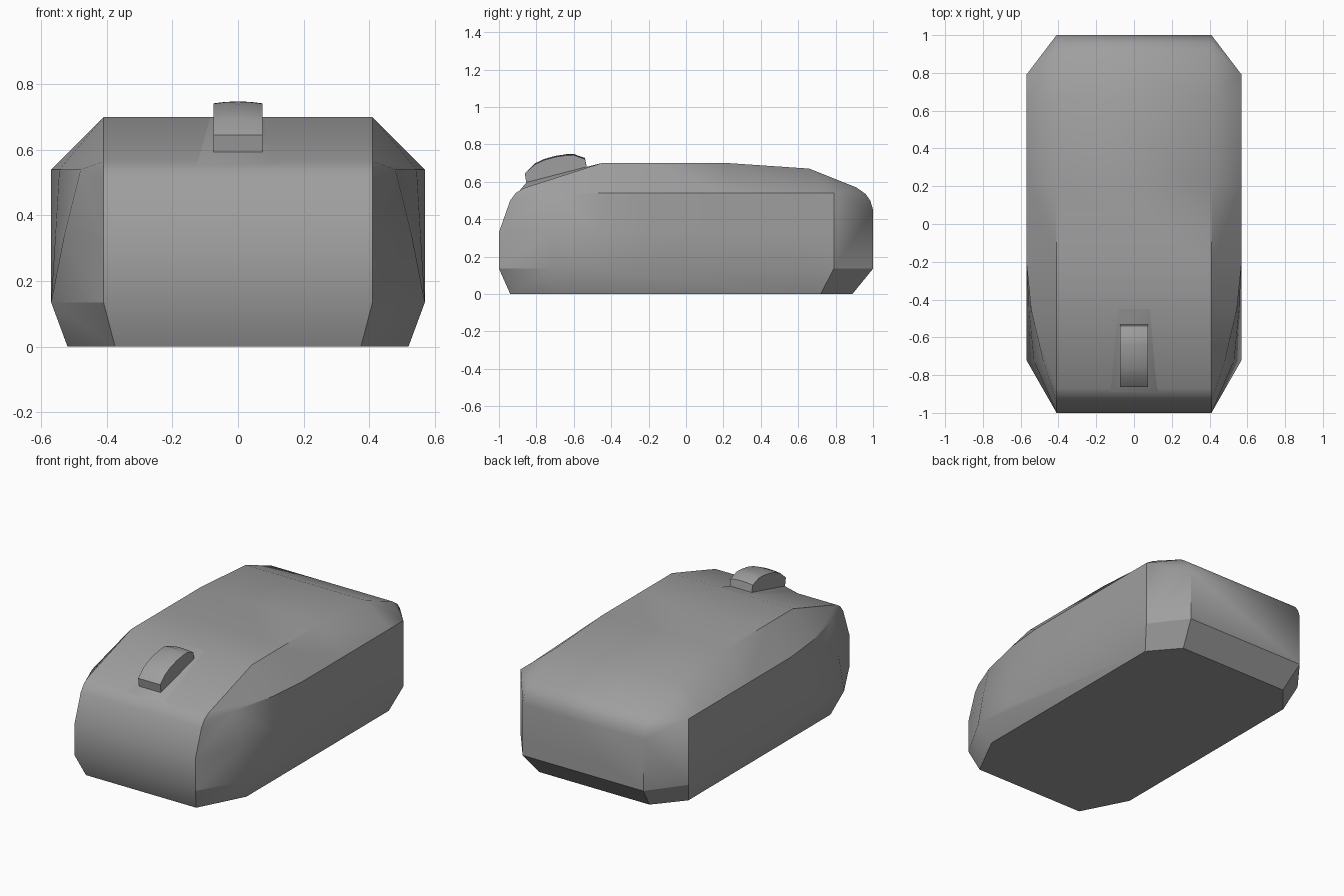
import bpy, bmesh

if "Cube" in bpy.data.objects:
    bpy.data.objects.remove(bpy.data.objects["Cube"])

# Dark grey plastic
grey = bpy.data.materials.new("dark_grey_plastic")
grey.diffuse_color = (.345, .345, .345, 1)
grey.use_nodes = True
grey.node_tree.nodes["Principled BSDF"].inputs["Base Color"].default_value = grey.diffuse_color


def finish(name, bm, angle=0.52):
    bmesh.ops.remove_doubles(bm, verts=bm.verts[:], dist=0.0005)
    bmesh.ops.recalc_face_normals(bm, faces=bm.faces[:])
    me = bpy.data.meshes.new(name)
    bm.to_mesh(me)
    bm.free()
    me.materials.append(grey)
    ob = bpy.data.objects.new(name, me)
    bpy.context.collection.objects.link(ob)
    bpy.ops.object.select_all(action='DESELECT')
    ob.select_set(True)
    bpy.context.view_layer.objects.active = ob
    bpy.ops.object.shade_smooth_by_angle(angle=angle)
    return ob


def face(bm, pts):
    """Add a face, dropping repeated corners."""
    clean = []
    for p in pts:
        if p not in clean:
            clean.append(p)
    if len(clean) > 2:
        bm.faces.new([bm.verts.new(p) for p in clean])


# Body: lengthwise centre profile (y, z), and the matching side rim (x, y, z)
inner = [(-.94, 0), (-1, .135), (-1, .33), (-.94, .5), (-.91, .54), (-.87, .565),
         (-.45, .7), (-.2, .7), (.22, .7), (.66, .67), (.91, .57), (.96, .535),
         (.985, .5), (1, .45), (1, .135), (.89, 0)]
front_top, back_top = (.48, -.73, .54), (.57, .79, .54)
outer = [(.52, -.66, 0), (.57, -.72, .135), (.53, -.725, .34), front_top, front_top,
         front_top, (.545, -.45, .54), (.57, -.2, .54), (.57, .22, .54),
         (.57, .66, .54), back_top, back_top, back_top, back_top,
         (.57, .79, .135), (.52, .72, 0)]
# side wall stations: y, upper x, middle x
wall = [(-.725, .48, .53), (-.45, .545, .557), (-.2, .57, .57),
        (.22, .57, .57), (.66, .57, .57), (.79, .57, .57)]

bm = bmesh.new()
n = len(inner)
half = [(.375 if z == 0 else .41, y, z) for y, z in inner]
for s in (1, -1):
    def flip(p):
        return (s * p[0], p[1], p[2])
    # rounded shoulders and corner chamfers
    for i in range(n - 1):
        face(bm, [flip(p) for p in (half[i], half[i + 1], outer[i + 1], outer[i])])
    # side walls, pinched toward the front
    cols = [[(up, y, .54), (mid, y, .34), (.57, y, .135)] for y, up, mid in wall]
    cols[0] = [front_top, outer[2], outer[1]]
    for a, b in zip(cols, cols[1:]):
        for r in range(2):
            face(bm, [flip(p) for p in (a[r], b[r], b[r + 1], a[r + 1])])
    # lower side bevel
    face(bm, [flip(p) for p in [outer[0]] + [c[2] for c in cols] + [outer[-1]]])
# centre strip
for a, b in zip(half, half[1:]):
    face(bm, [a, b, (-b[0], b[1], b[2]), (-a[0], a[1], a[2])])
# flat underside
under = [half[0], outer[0], outer[-1], half[-1]]
face(bm, under + [(-x, y, z) for x, y, z in reversed(under)])
body = finish("mouse_body", bm)

# Shoulder creases fade out at the rear; the side wall's top edge stays crisp
me = body.data
for e in me.edges:
    a, b = (me.vertices[v].co for v in e.vertices)
    if all(abs(abs(p.x) - .41) < .01 and p.y > .2 and p.z > .44 for p in (a, b)):
        e.use_edge_sharp = False
    if all(abs(p.x) > .47 and abs(p.z - .54) < .001 for p in (a, b)):
        e.use_edge_sharp = True

# Low swelling in the shell around the wheel
bm = bmesh.new()
base = [(-.13, -.89, .555), (.13, -.89, .555), (.085, -.45, .70), (-.085, -.45, .70)]
top = [(-.075, -.85, .597), (.075, -.85, .597), (.075, -.53, .68), (-.075, -.53, .68)]
face(bm, top)
for i in range(4):
    j = (i + 1) % 4
    face(bm, [base[i], base[j], top[j], top[i]])
finish("wheel_surround", bm, 1.3)

# Scroll wheel: arched profile with a slightly crowned tread
arc = [(-.85, .57), (-.862, .645), (-.81, .697), (-.76, .721), (-.70, .738),
       (-.64, .747), (-.60, .748), (-.54, .727), (-.527, .66)]
xs = [-.075, -.04, 0, .04, .075]
bm = bmesh.new()
rows = [[(x, y, z - (1.1 * x * x if 1 < i < 8 else 0)) for x in xs]
        for i, (y, z) in enumerate(arc)]
for a, b in zip(rows, rows[1:]):
    for k in range(4):
        face(bm, [a[k], a[k + 1], b[k + 1], b[k]])
for k in (0, 4):
    face(bm, [r[k] for r in rows])
face(bm, rows[0] + rows[-1][::-1])
finish("scroll_wheel", bm)
